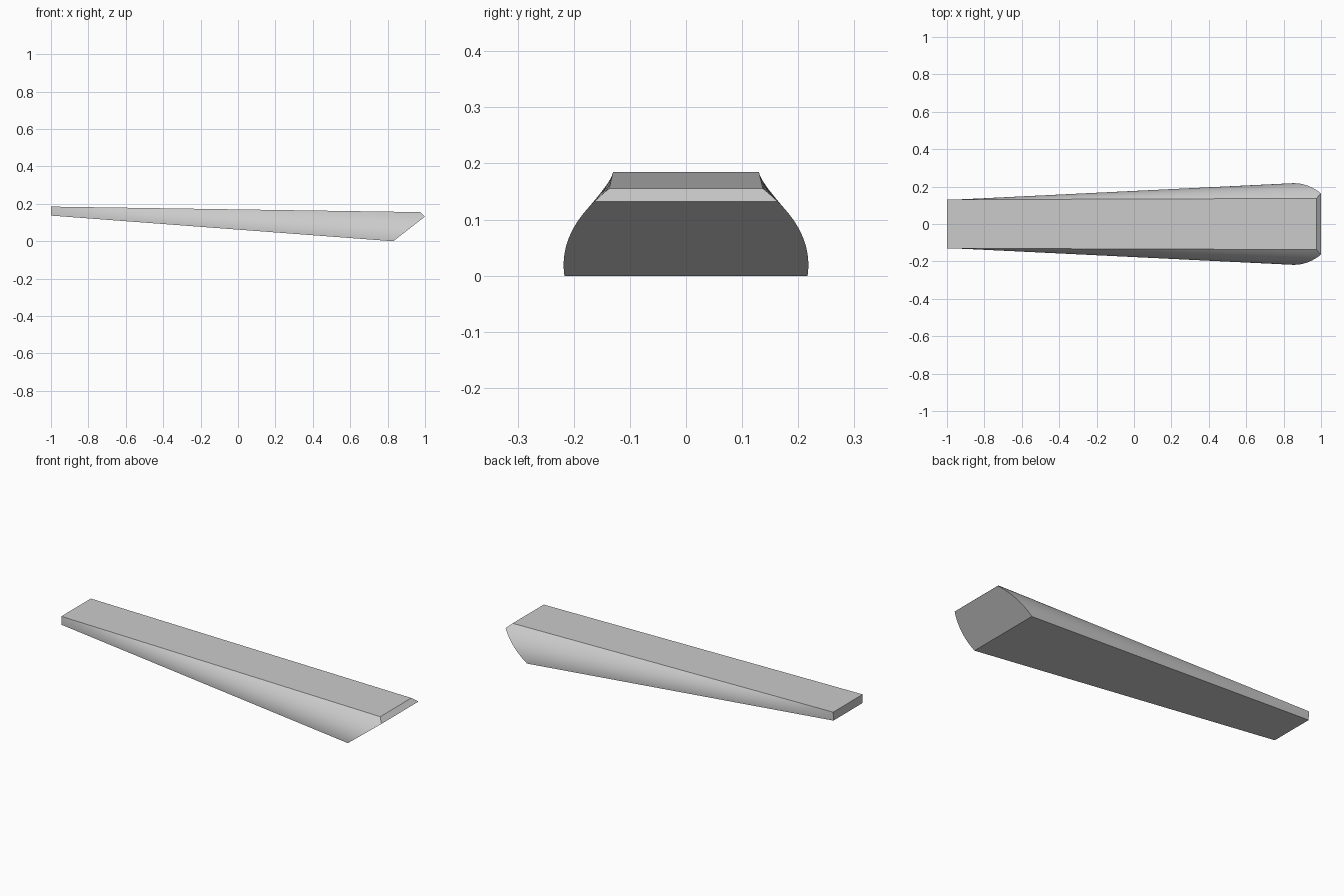
import bpy
import bmesh
from mathutils import Vector

if "Cube" in bpy.data.objects:
    bpy.data.objects.remove(bpy.data.objects["Cube"], do_unlink=True)

SIDE_STEPS = 16
LENGTH_STEPS = 16
END_X = 1.02

grey = bpy.data.materials.new("light_grey")
grey.use_nodes = True
colour = (0.6, 0.6, 0.6, 1)
grey.diffuse_color = colour
grey.node_tree.nodes["Principled BSDF"].inputs["Base Color"].default_value = colour


def small_end(t):
    """Straight side of the thin end, bottom to top, as (y, z)."""
    return Vector((0.128, 0.137)).lerp(Vector((0.13, 0.185)), t)


def large_end(t):
    """Bulged side of the thick end, bottom to top, as (y, z)."""
    low, bulge, high = Vector((0.225, -0.013)), Vector((0.232, 0.08)), Vector((0.137, 0.155))
    return low.lerp(bulge, t).lerp(bulge.lerp(high, t), t)


def section(x):
    """Closed ring of points, blended between the two ends."""
    blend = (x + 1) / 2
    side = []
    for i in range(SIDE_STEPS + 1):
        t = i / SIDE_STEPS
        side.append(small_end(t).lerp(large_end(t), blend) if blend <= 1
                    else small_end(t) + (large_end(t) - small_end(t)) * blend)
    ring = [(x, p.x, p.y) for p in side]
    return ring + [(x, -p.x, p.y) for p in reversed(side)]


def cut(bm, point, normal):
    """Slice off everything on the normal's side and close the opening."""
    geom = bm.verts[:] + bm.edges[:] + bm.faces[:]
    result = bmesh.ops.bisect_plane(bm, geom=geom, plane_co=point, plane_no=normal,
                                    clear_outer=True)
    edges = [e for e in result["geom_cut"] if isinstance(e, bmesh.types.BMEdge)]
    bmesh.ops.contextual_create(bm, geom=edges)


# Tapered body lofted along x
bm = bmesh.new()
rings = []
for i in range(LENGTH_STEPS + 1):
    x = -1 + (END_X + 1) * i / LENGTH_STEPS
    rings.append([bm.verts.new(p) for p in section(x)])
count = len(rings[0])
for a, b in zip(rings, rings[1:]):
    for j in range(count):
        k = (j + 1) % count
        bm.faces.new((a[j], a[k], b[k], b[j]))
bm.faces.new(rings[0])
bm.faces.new(rings[-1])
bmesh.ops.recalc_face_normals(bm, faces=bm.faces[:])

# Undercut slope and top bevel at the thick end
cut(bm, (0.83, 0, 0), (0.132, 0, -0.17))
cut(bm, (1, 0, 0.132), (0.023, 0, 0.025))
bmesh.ops.recalc_face_normals(bm, faces=bm.faces[:])

mesh = bpy.data.meshes.new("tapered_body")
bm.to_mesh(mesh)
bm.free()
mesh.materials.append(grey)
body = bpy.data.objects.new("tapered_body", mesh)
bpy.context.collection.objects.link(body)
bpy.ops.object.select_all(action="DESELECT")
body.select_set(True)
bpy.context.view_layer.objects.active = body
bpy.ops.object.shade_smooth_by_angle(angle=0.5)
